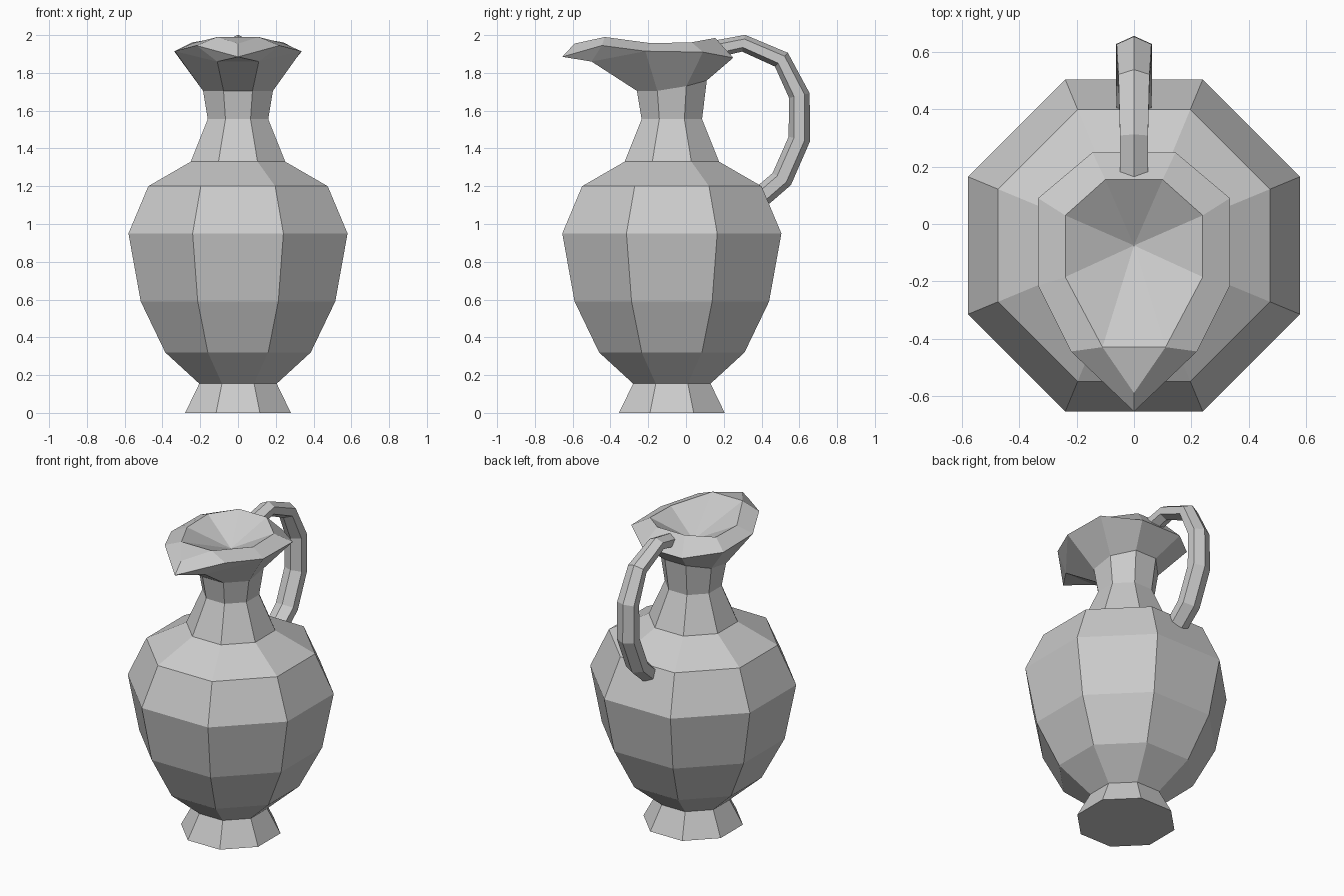
import bpy, bmesh, math
from mathutils import Vector

if "Cube" in bpy.data.objects:
    bpy.data.objects.remove(bpy.data.objects["Cube"])

CY = -0.075                      # y of the vessel axis
T = math.tan(math.pi / 8)


def finish(bm, name):
    bmesh.ops.recalc_face_normals(bm, faces=bm.faces)
    me = bpy.data.meshes.new(name)
    bm.to_mesh(me)
    bm.free()
    ob = bpy.data.objects.new(name, me)
    bpy.context.collection.objects.link(ob)
    return ob


def ring(bm, half, tip=None):
    """Closed ring from its right half (back to front), mirrored in x."""
    pts = list(half) + ([tip] if tip else [])
    pts += [(-x, y, z) for x, y, z in reversed(half)]
    return [bm.verts.new(p) for p in pts]


def octagon(a, zs):
    """Right half of an octagon with apothem a."""
    offs = [(a * T, a), (a, a * T), (a, -a * T), (a * T, -a)]
    return [(x, CY + y, z) for (x, y), z in zip(offs, zs)]


def bridge(bm, a, b):
    n = len(a)
    for i in range(n):
        j = (i + 1) % n
        bm.faces.new((a[i], a[j], b[j], b[i]))


# Jug: foot, belly, shoulder and neck
bm = bmesh.new()
profile = [(.28, 0), (.205, .155), (.385, .32), (.515, .59), (.58, .95),
           (.475, 1.2), (.25, 1.33), (.16, 1.555)]
rings = [ring(bm, octagon(a, [z] * 4)) for a, z in profile]
rings.append(ring(bm, octagon(.185, [1.76, 1.73, 1.705, 1.705])))
bm.faces.new(rings[0])

# Flared underside of the mouth
rim_half = [(.145, .25, 1.88), (.335, .09, 1.91), (.335, -.215, 1.915)]
under = ring(bm, rim_half + [(.11, -.50, 1.86)])
rings.append(under)
for a, b in zip(rings, rings[1:]):
    bridge(bm, a, b)

# Pouring spout and lip
r_side, l_side = (bm.verts.new((s * .22, -.445, 1.945)) for s in (1, -1))
tip = bm.verts.new((0, -.655, 1.885))
outer = under[:3] + [r_side, tip, l_side] + under[5:]
for tri in ((under[2], r_side, under[3]), (r_side, tip, under[3]),
            (under[3], tip, under[4]), (tip, l_side, under[4]),
            (l_side, under[5], under[4])):
    bm.faces.new(tri)
inner = ring(bm, [(.10, .155, 1.985), (.24, .03, 1.962),
                  (.24, -.185, 1.957), (.11, -.43, 1.99)], (0, -.59, 1.955))
bridge(bm, outer, inner)
bm.faces.new(inner[3:6])

# Shallow hollow inside the mouth
mouth = inner[:4] + inner[5:]
centre = bm.verts.new((0, CY, 1.84))
for i in range(8):
    bm.faces.new((mouth[i], mouth[(i + 1) % 8], centre))
finish(bm, "jug")

# Handle: hexagonal section swept along a bowed path (y, z, radius)
path = [(.175, 1.93, .045), (.305, 1.957, .045), (.505, 1.87, .05), (.6, 1.68, .056),
        (.6, 1.45, .058), (.507, 1.238, .058), (.405, 1.15, .056)]
bm = bmesh.new()
cs = [Vector((0, y, z)) for y, z, r in path]
loops = []
for i, c in enumerate(cs):
    t = (cs[min(i + 1, len(cs) - 1)] - cs[max(i - 1, 0)]).normalized()
    out = Vector((0, -t.z, t.y))
    r = path[i][2]
    loops.append([bm.verts.new(c + out * r * math.cos(k * math.pi / 3)
                               + Vector((r * 1.25 * math.sin(k * math.pi / 3), 0, 0)))
                  for k in range(6)])
for a, b in zip(loops, loops[1:]):
    bridge(bm, a, b)
bm.faces.new(loops[0])
bm.faces.new(loops[-1])
finish(bm, "handle")
